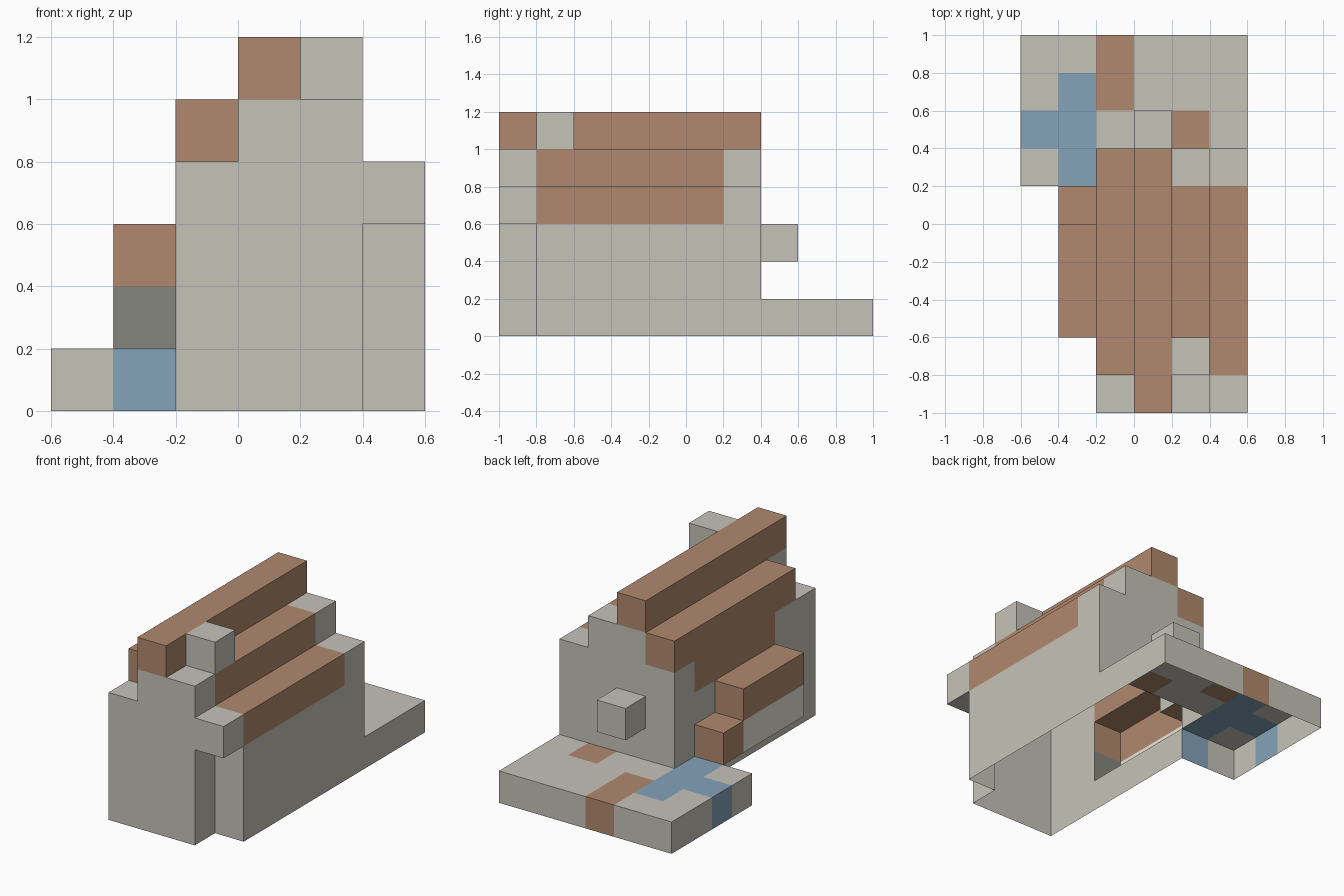
import bpy, bmesh
from mathutils import Vector

if "Cube" in bpy.data.objects:
    bpy.data.objects.remove(bpy.data.objects["Cube"])

U = 0.2  # edge length of one block


def material(name, rgb):
    """Flat material from 0-255 display values."""
    m = bpy.data.materials.new(name)
    lin = [((c / 255 + 0.055) / 1.055) ** 2.4 for c in rgb]
    m.diffuse_color = (*lin, 1.0)
    m.use_nodes = True
    m.node_tree.nodes["Principled BSDF"].inputs["Base Color"].default_value = m.diffuse_color
    return m


MATS = [material("stone_gray", (197, 195, 184)),
        material("roof_brown", (177, 137, 110)),
        material("pond_blue", (131, 162, 185)),
        material("window_dark", (134, 134, 126)),
        material("window_pale", (243, 241, 231))]
GRAY, BROWN, BLUE, DARK, PALE = range(5)


def cells(*boxes):
    """Block cells in boxes given as (x0, x1, y0, y1, z0, z1) in block units."""
    return {(x, y, z) for x0, x1, y0, y1, z0, z1 in boxes
            for x in range(x0, x1) for y in range(y0, y1) for z in range(z0, z1)}


PARTS = {
    "house_body": cells((-1, 2, -5, 2, 0, 4), (0, 1, -5, 2, 4, 5)),
    "right_aisle": cells((2, 3, -4, 2, 0, 3), (2, 3, -5, 2, 3, 4)),
    "roof_left_step": cells((-1, 0, -4, 2, 4, 5)),
    "roof_right_step": cells((1, 2, -5, 2, 4, 5)),
    "roof_ridge": cells((0, 1, -5, 2, 5, 6)),
    "chimney": cells((1, 2, -4, -3, 5, 6)),
    "back_box": cells((0, 1, 2, 3, 2, 3)),
    "bay_roof": cells((-2, -1, -3, 0, 2, 3), (-2, -1, 0, 1, 1, 2)),
    "bay_window": cells((-2, -1, -3, 0, 1, 2)),
    "garden_plate": cells((-3, 3, 2, 5, 0, 1), (-3, -1, 1, 2, 0, 1)),
}
SOLID = set().union(*PARTS.values())

# Painted blocks, grouped by colour
BROWN_CELLS = cells((-1, 0, -4, 2, 4, 5), (-1, 0, -3, 1, 3, 4),   # left slope
                    (1, 2, -4, 1, 4, 5), (2, 3, -4, 1, 3, 4),     # right slope
                    (0, 1, -5, 2, 5, 6)) | PARTS["bay_roof"]      # ridge, bay
BROWN_CELLS |= cells((-1, 0, 3, 5, 0, 1), (1, 2, 2, 3, 0, 1))     # garden paths
BLUE_CELLS = cells((-3, -2, 2, 3, 0, 1), (-2, -1, 1, 4, 0, 1))    # pond


def colour(part, cell, normal):
    if part == "bay_window":
        return PALE if normal[0] < 0 else DARK if normal[1] < 0 else GRAY
    return BROWN if cell in BROWN_CELLS else BLUE if cell in BLUE_CELLS else GRAY


def shell(name, block):
    """Outer faces of a part; joints to other parts and the ground stay open."""
    bm = bmesh.new()
    for cell in sorted(block):
        centre = Vector(cell) + Vector((0.5, 0.5, 0.5))
        for axis in range(3):
            for sign in (-1, 1):
                n = [0, 0, 0]
                n[axis] = sign
                neighbour = tuple(c + d for c, d in zip(cell, n))
                if neighbour in SOLID or neighbour[2] < 0:
                    continue
                n = Vector(n)
                u = Vector([float(i == (axis + 1) % 3) for i in range(3)])
                v = n.cross(u)
                quad = [centre + 0.5 * (n + a * u + b * v)
                        for a, b in ((-1, -1), (1, -1), (1, 1), (-1, 1))]
                face = bm.faces.new([bm.verts.new(p * U) for p in quad])
                face.material_index = colour(name, cell, n)
    bmesh.ops.remove_doubles(bm, verts=bm.verts, dist=0.001)
    # Merge flat neighbours of the same colour
    bmesh.ops.dissolve_limit(bm, angle_limit=0.01, verts=bm.verts,
                             edges=bm.edges, delimit={'MATERIAL'})
    mesh = bpy.data.meshes.new(name)
    for m in MATS:
        mesh.materials.append(m)
    bm.to_mesh(mesh)
    bm.free()
    bpy.context.collection.objects.link(bpy.data.objects.new(name, mesh))


for part, block in PARTS.items():
    shell(part, block)
